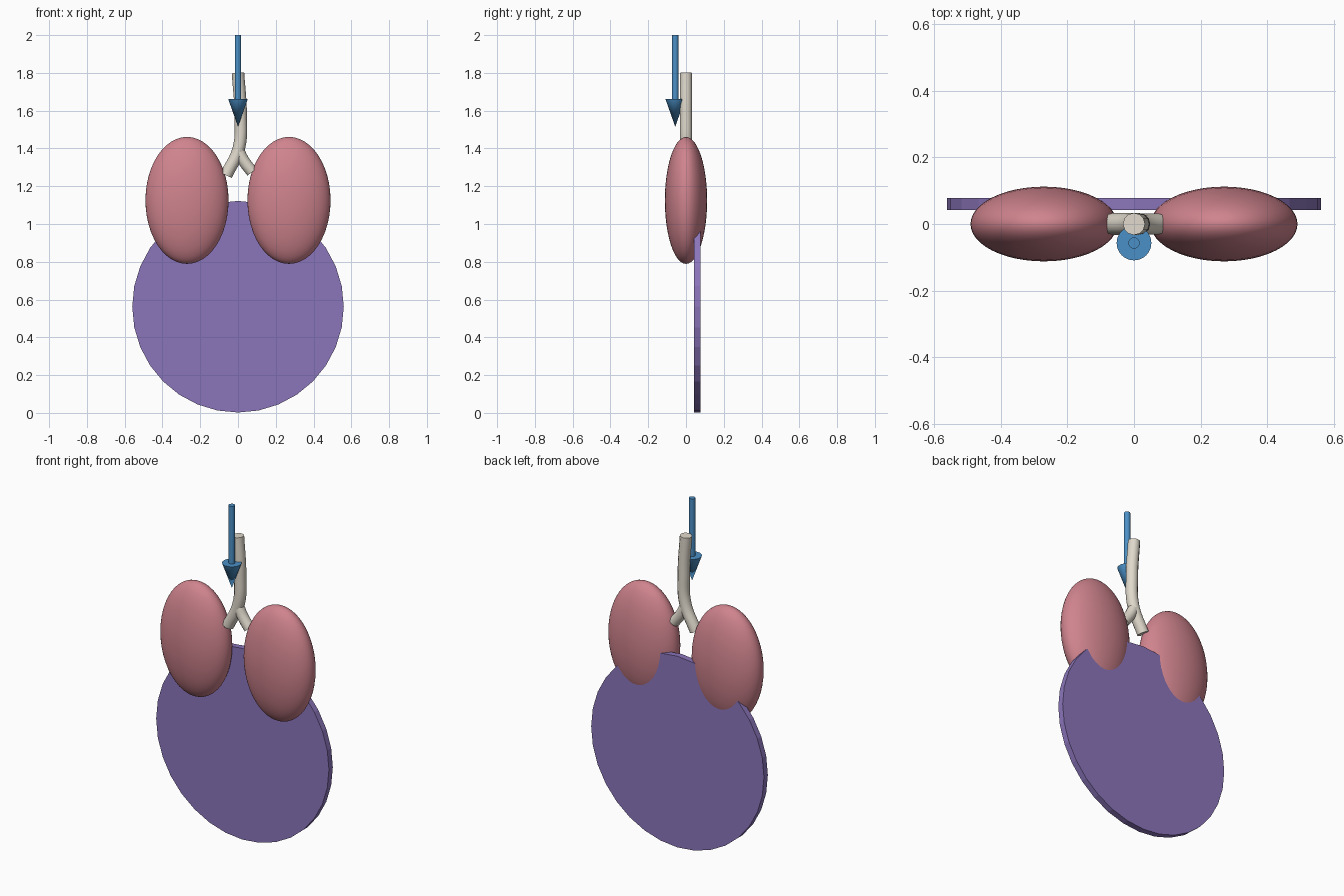
import bpy
import math

cube = bpy.data.objects.get("Cube")
if cube:
    bpy.data.objects.remove(cube, do_unlink=True)


def material(name, rgb):
    m = bpy.data.materials.new(name)
    m.use_nodes = True
    m.diffuse_color = (*rgb, 1)
    m.node_tree.nodes["Principled BSDF"].inputs["Base Color"].default_value = (*rgb, 1)
    return m


pink = material("lung pink", (0.63, 0.23, 0.27))
purple = material("diaphragm purple", (0.26, 0.18, 0.50))
blue = material("arrow blue", (0.07, 0.28, 0.57))
bone = material("airway ivory", (0.74, 0.69, 0.60))


def finish(name, mat, smooth=True):
    ob = bpy.context.object
    ob.name = name
    ob.data.materials.append(mat)
    if smooth:
        bpy.ops.object.shade_smooth_by_angle(angle=math.radians(40))
    return ob


def tube(name, points, radius):
    """Capped round tube through points in the XZ plane."""
    curve = bpy.data.curves.new(name, "CURVE")
    curve.dimensions = "3D"
    curve.bevel_depth = radius
    curve.bevel_resolution = 4
    curve.use_fill_caps = True
    spline = curve.splines.new("BEZIER")
    spline.bezier_points.add(len(points) - 1)
    for bp, (x, z) in zip(spline.bezier_points, points):
        bp.co = (x, 0, z)
        bp.handle_left_type = bp.handle_right_type = "AUTO"
    ob = bpy.data.objects.new(name, curve)
    bpy.context.collection.objects.link(ob)
    bpy.ops.object.select_all(action="DESELECT")
    bpy.context.view_layer.objects.active = ob
    ob.select_set(True)
    bpy.ops.object.convert(target="MESH")
    finish(name, bone)


# Lungs
for side, sx in (("left", 1), ("right", -1)):
    bpy.ops.mesh.primitive_uv_sphere_add(segments=48, ring_count=24, location=(sx * 0.27, 0, 1.125))
    bpy.context.object.scale = (0.22, 0.112, 0.336)
    finish(side + "_lung", pink)

# Diaphragm disc
bpy.ops.mesh.primitive_cylinder_add(vertices=32, radius=0.56, depth=0.036,
                                    location=(0, 0.06, 0.562), rotation=(math.pi / 2, 0, 0))
finish("diaphragm", purple, smooth=False)

# Windpipe sweeping into one bronchus, with the other branching off
tube("windpipe", [(0, 1.8), (0.014, 1.58), (0.004, 1.4), (-0.063, 1.258)], 0.033)
tube("left_bronchus", [(0.004, 1.385), (0.03, 1.335), (0.075, 1.275)], 0.031)

# Airflow arrow
bpy.ops.mesh.primitive_cylinder_add(vertices=24, radius=0.017, depth=0.34, location=(0, -0.057, 1.83))
finish("arrow_shaft", blue)
bpy.ops.mesh.primitive_cone_add(vertices=32, radius1=0.052, radius2=0, depth=0.147,
                                location=(0, -0.057, 1.5885), rotation=(math.pi, 0, 0))
finish("arrow_head", blue)
